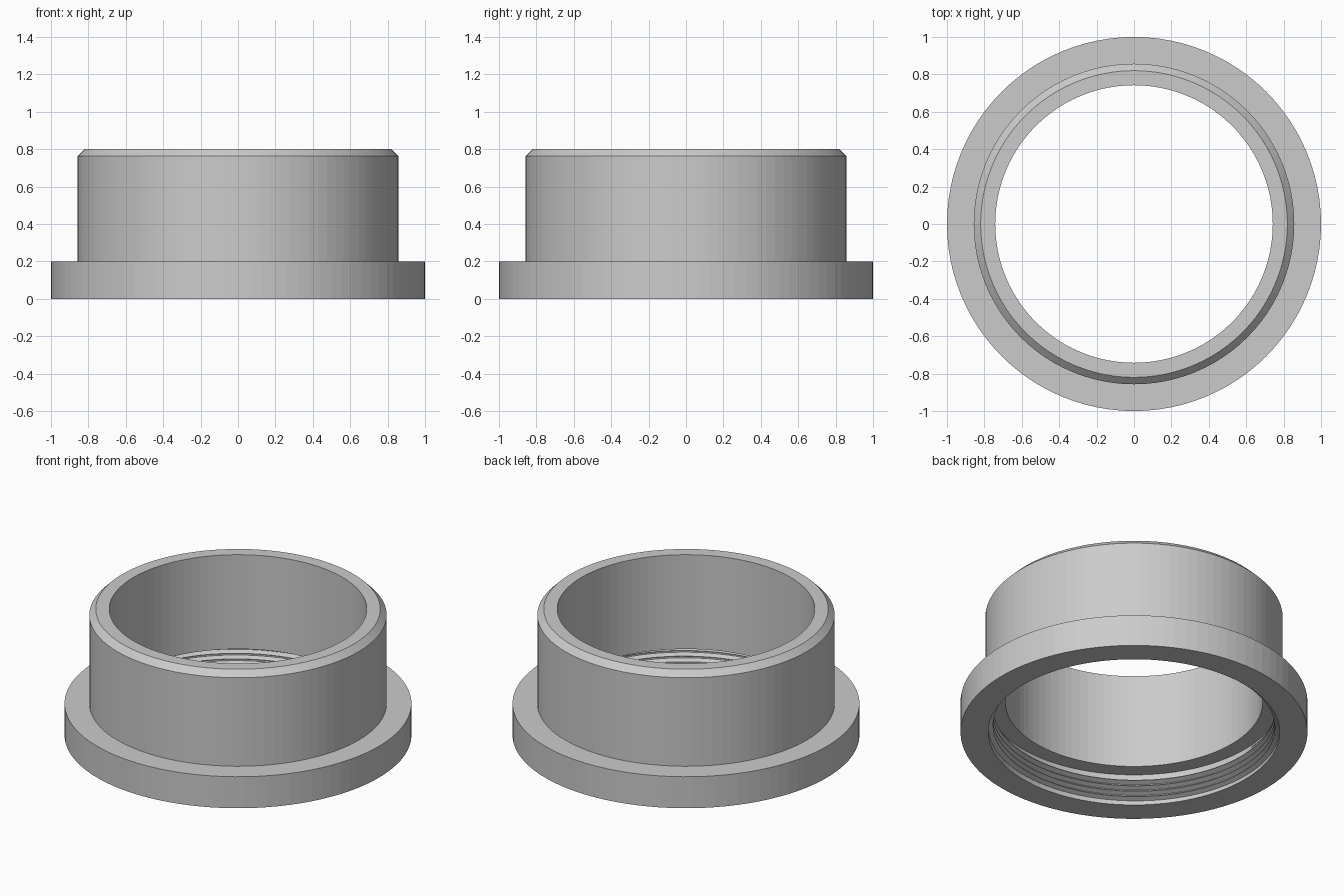
import bpy
import bmesh
from math import cos, sin, pi

SEGMENTS = 96

cube = bpy.data.objects.get("Cube")
if cube:
    bpy.data.objects.remove(cube, do_unlink=True)

grey = bpy.data.materials.new("plain_grey")
grey.use_nodes = True
grey.diffuse_color = (0.6, 0.6, 0.6, 1)
grey.node_tree.nodes["Principled BSDF"].inputs["Base Color"].default_value = (0.6, 0.6, 0.6, 1)


def sweep(name, sections, loop):
    """Skin a list of closed cross-sections; join the ends or cap them."""
    bm = bmesh.new()
    rings = [[bm.verts.new(p) for p in s] for s in sections]
    pairs = list(zip(rings, rings[1:]))
    if loop:
        pairs.append((rings[-1], rings[0]))
    else:
        bm.faces.new(rings[0])
        bm.faces.new(rings[-1])
    for a, b in pairs:
        for i in range(len(a)):
            j = (i + 1) % len(a)
            bm.faces.new((a[i], b[i], b[j], a[j]))
    bmesh.ops.recalc_face_normals(bm, faces=bm.faces)
    mesh = bpy.data.meshes.new(name)
    bm.to_mesh(mesh)
    bm.free()
    mesh.materials.append(grey)
    obj = bpy.data.objects.new(name, mesh)
    bpy.context.collection.objects.link(obj)
    return obj


def section(profile, angle, lift=0):
    return [(r * cos(angle), r * sin(angle), z + lift) for r, z in profile]


# Flanged collar: wide base, chamfered top, narrow bore above a wider socket
collar = [(0.84, 0), (1, 0), (1, 0.2), (0.857, 0.2), (0.857, 0.763),
          (0.82, 0.8), (0.742, 0.8), (0.742, 0.2), (0.84, 0.2)]
sweep("flanged_collar",
      [section(collar, 2 * pi * i / SEGMENTS) for i in range(SEGMENTS)], True)

# Internal screw thread: a triangular ridge winding up the socket wall
pitch, turns, start = 0.036, 4.5, 0.018
count = int(turns * SEGMENTS)
thread = []
for i in range(count + 1):
    fade = min(1, i / 12, (count - i) / 12)
    crest = 0.838 - 0.026 * fade
    ridge = [(0.845, -0.016), (crest, -0.002), (crest, 0.002), (0.845, 0.016)]
    thread.append(section(ridge, 2 * pi * i / SEGMENTS,
                          start + pitch * i / SEGMENTS))
sweep("internal_thread", thread, False)
